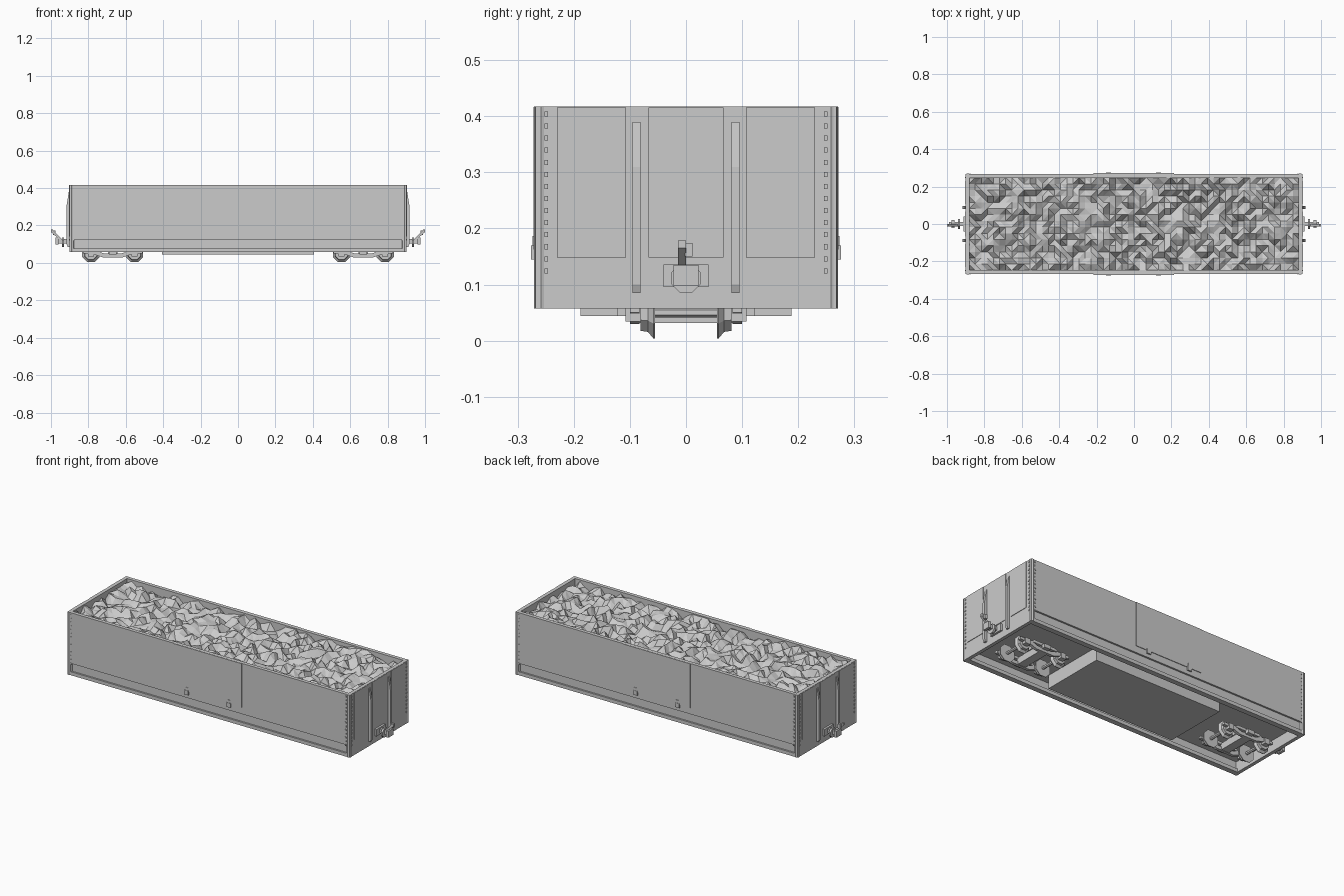
import bpy, bmesh, math, random
from mathutils import Matrix, Vector

if "Cube" in bpy.data.objects:
    bpy.data.objects.remove(bpy.data.objects["Cube"])

random.seed(4)
SIGNS = (-1, 1)

grey = bpy.data.materials.new("plain_grey")
grey.diffuse_color = (0.6, 0.6, 0.6, 1)
grey.use_nodes = True
grey.node_tree.nodes["Principled BSDF"].inputs["Base Color"].default_value = grey.diffuse_color


def box(bm, x0, x1, y0, y1, z0, z1):
    c = Vector(((x0 + x1) / 2, (y0 + y1) / 2, (z0 + z1) / 2))
    s = Matrix.Diagonal((abs(x1 - x0), abs(y1 - y0), abs(z1 - z0), 1))
    bmesh.ops.create_cube(bm, size=1, matrix=Matrix.Translation(c) @ s)


def prism(bm, pts, y0, y1):
    """Extrude an x-z outline along y."""
    a = [bm.verts.new((x, y0, z)) for x, z in pts]
    b = [bm.verts.new((x, y1, z)) for x, z in pts]
    bm.faces.new(a)
    bm.faces.new(b[::-1])
    for i in range(len(pts)):
        j = (i + 1) % len(pts)
        bm.faces.new((a[i], b[i], b[j], a[j]))


def lathe(bm, x, z, rings, n=8):
    """Solid of (y, radius) rings around an axle along y."""
    loops = []
    for y, r in rings:
        loops.append([bm.verts.new((x + r * math.cos((k + .5) * math.tau / n), y,
                                    z + r * math.sin((k + .5) * math.tau / n))) for k in range(n)])
    for a, b in zip(loops, loops[1:]):
        for k in range(n):
            bm.faces.new((a[k], a[(k + 1) % n], b[(k + 1) % n], b[k]))
    bm.faces.new(loops[0])
    bm.faces.new(loops[-1][::-1])


def finish(name, bm, fix=True):
    if fix:
        bmesh.ops.recalc_face_normals(bm, faces=bm.faces)
    me = bpy.data.meshes.new(name)
    bm.to_mesh(me)
    bm.free()
    me.materials.append(grey)
    ob = bpy.data.objects.new(name, me)
    bpy.context.collection.objects.link(ob)
    return ob


# Side walls, recessed sill channel and bottom lip
bm = bmesh.new()
for s in SIGNS:
    box(bm, -.89, .89, s * .247, s * .268, .125, .417)
    box(bm, -.89, .89, s * .247, s * .258, .077, .125)
    box(bm, -.89, .89, s * .238, s * .268, .057, .077)
finish("side_walls", bm)

# End walls
bm = bmesh.new()
for s in SIGNS:
    box(bm, s * .88, s * .9, -.268, .268, .057, .417)
finish("end_walls", bm)

# Eight-sided corner posts
bm = bmesh.new()
for sx in SIGNS:
    for sy in SIGNS:
        bmesh.ops.create_cone(bm, cap_ends=True, segments=8, radius1=.013, radius2=.013, depth=.36,
                              matrix=Matrix.Translation((sx * .889, sy * .258, .237)))
finish("corner_posts", bm)

# Rivet columns near the corners
bm = bmesh.new()
for sx in SIGNS:
    for sy in SIGNS:
        for i in range(14):
            z = .12 + i * .0215
            box(bm, sx * .873, sx * .879, sy * .266, sy * .271, z, z + .009)
            box(bm, sx * .898, sx * .903, sy * .246, sy * .252, z, z + .009)
finish("rivets", bm)

# Thin plates on the ends and tapered stiffening ribs between them
bm = bmesh.new()
for s in SIGNS:
    for y0, y1 in ((-.23, -.107), (-.067, .067), (.107, .23)):
        box(bm, s * .899, s * .903, y0, y1, .148, .416)
finish("end_panels", bm)

bm = bmesh.new()
for s in SIGNS:
    for y in (-.088, .088):
        prism(bm, [(s * .897, .085), (s * .91, .085), (s * .916, .10), (s * .916, .31),
                   (s * .903, .39), (s * .897, .39)], y - .007, y + .007)
finish("end_ribs", bm)

# Side doors and hinges
bm = bmesh.new()
for s in SIGNS:
    box(bm, -.217, .213, s * .266, s * .2715, .163, .4165)
finish("side_doors", bm)
bm = bmesh.new()
for s in SIGNS:
    for x in (-.137, .131):
        box(bm, x - .013, x + .013, s * .266, s * .276, .145, .17)
        box(bm, x - .009, x + .009, s * .266, s * .274, .17, .187)
finish("door_hinges", bm)

# Floor and underfloor box
bm = bmesh.new()
box(bm, -.89, .89, -.25, .25, .12, .13)
finish("floor", bm)
bm = bmesh.new()
box(bm, -.405, .405, -.188, .188, .044, .125)
finish("underfloor_box", bm)

# Rubble load: grid with stepped random heights and random diagonals
bm = bmesh.new()
NX, NY = 54, 15
grid = []
for i in range(NX + 1):
    row = []
    for j in range(NY + 1):
        z = random.choice((.368, .382, .396, .410)) + random.uniform(-.003, .003)
        row.append(bm.verts.new((-.882 + 1.764 * i / NX, -.248 + .496 * j / NY, z)))
    grid.append(row)
for i in range(NX):
    for j in range(NY):
        a, b, c, d = grid[i][j], grid[i + 1][j], grid[i + 1][j + 1], grid[i][j + 1]
        if random.random() < .5:
            bm.faces.new((a, b, c))
            bm.faces.new((a, c, d))
        else:
            bm.faces.new((a, b, d))
            bm.faces.new((b, c, d))
finish("rubble_load", bm, fix=False)

# Bogies: flanged wheels, axles, side frames, journal boxes, bolster
for s, label in ((-1, "left"), (1, "right")):
    cx = s * .67
    bm = bmesh.new()
    for dx in (-.117, .117):
        lathe(bm, cx + dx, .05, [(-.06, .009), (.06, .009)], 6)
        for t in SIGNS:
            lathe(bm, cx + dx, .05, [(t * .055, .05), (t * .058, .05), (t * .068, .037),
                                     (t * .081, .035)])
    finish(label + "_wheelsets", bm)

    bm = bmesh.new()
    for t in SIGNS:
        # arched frame: high over the axles, dropped in the middle
        prism(bm, [(cx - .16, .05), (cx - .10, .046), (cx - .055, .03), (cx + .055, .03),
                   (cx + .10, .046), (cx + .16, .05), (cx + .16, .064), (cx + .09, .066),
                   (cx + .045, .05), (cx - .045, .05), (cx - .09, .066), (cx - .16, .064)],
              t * .083, t * .100)
        prism(bm, [(cx - .09, .062), (cx + .09, .062), (cx + .07, .078), (cx - .07, .078)],
              t * .083, t * .100)
        box(bm, cx - .02, cx + .02, t * .10, t * .122, .044, .066)
        for dx in (-.117, .117):
            box(bm, cx + dx - .016, cx + dx + .016, t * .08, t * .108, .034, .066)
    finish(label + "_bogie_frames", bm)

    bm = bmesh.new()
    box(bm, cx - .025, cx + .025, -.09, .09, .032, .07)
    box(bm, cx - .03, cx + .03, -.03, .03, .07, .125)
    finish(label + "_bolster", bm)

# Couplers: mounting plate, shank, eight-sided head, raised lever
bm = bmesh.new()
for s in SIGNS:
    box(bm, s * .898, s * .912, -.04, .04, .096, .136)
    box(bm, s * .91, s * .965, -.012, .012, .105, .128)
    bmesh.ops.create_cone(bm, cap_ends=True, segments=8, radius1=.028, radius2=.028, depth=.012,
                          matrix=Matrix.Translation((s * .935, 0, .111)) @
                          Matrix.Rotation(math.pi / 2, 4, 'Y') @
                          Matrix.Rotation(math.pi / 8, 4, 'Z'))
    box(bm, s * .96, s * .975, -.022, .022, .098, .135)
    prism(bm, [(s * .94, .124), (s * .953, .124), (s * 1.0, .165), (s * 1.0, .179),
               (s * .992, .179)], -.014, 0)
    box(bm, s * .975, s * .99, -.002, .012, .15, .174)
finish("couplers", bm)
